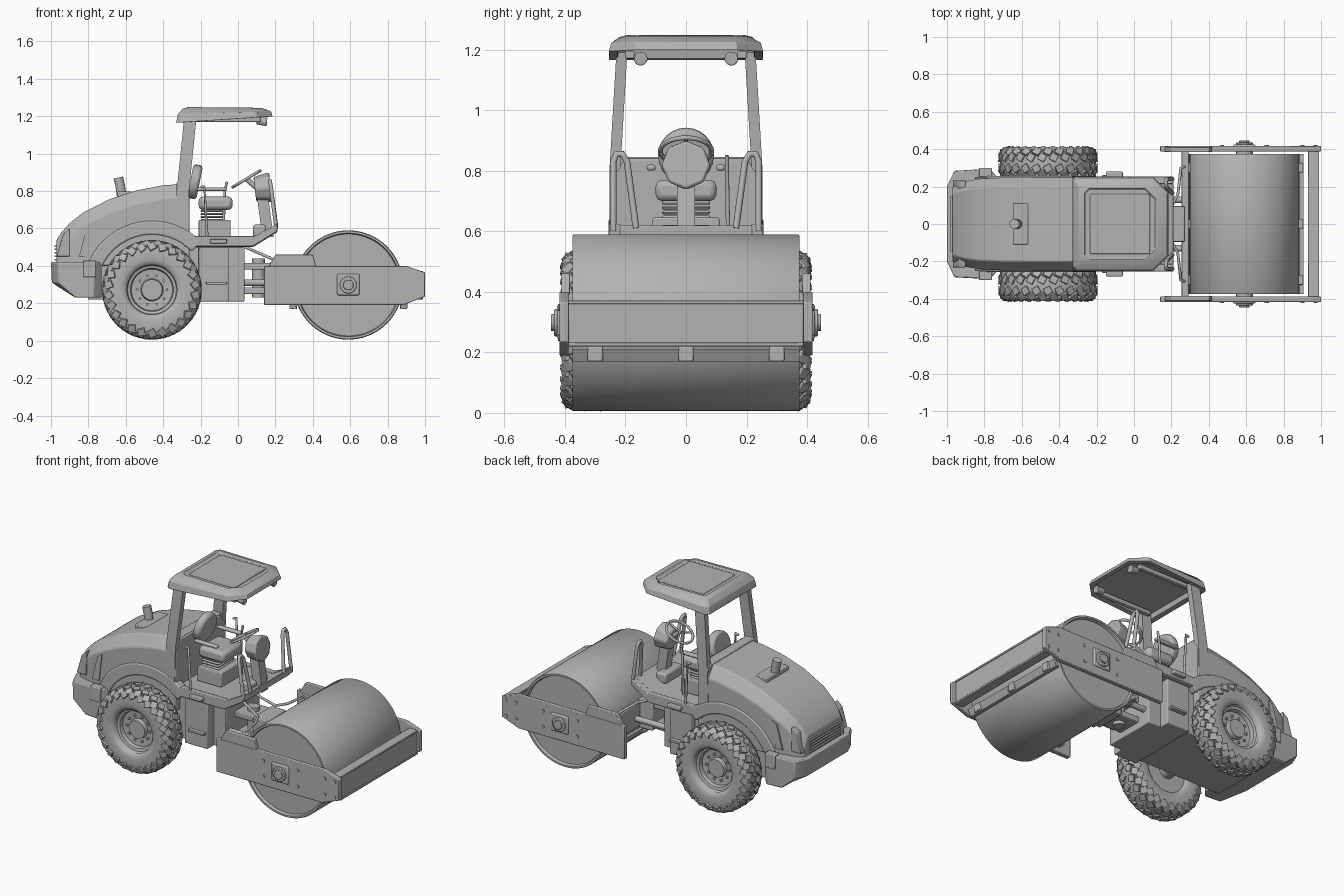
import bpy, bmesh
from math import cos, sin, tau, pi, radians, atan2, copysign
from mathutils import Vector, Matrix

cube = bpy.data.objects.get("Cube")
if cube:
    bpy.data.objects.remove(cube)

shade = (.45, .45, .45, 1)
grey = bpy.data.materials.new("plain grey")
grey.use_nodes = True
grey.diffuse_color = shade
grey.node_tree.nodes["Principled BSDF"].inputs["Base Color"].default_value = shade
made = []
sides = (1, -1)


def finish(name, bm, bevel=None):
    bmesh.ops.recalc_face_normals(bm, faces=bm.faces)
    mesh = bpy.data.meshes.new(name)
    bm.to_mesh(mesh)
    bm.free()
    mesh.materials.append(grey)
    ob = bpy.data.objects.new(name, mesh)
    bpy.context.collection.objects.link(ob)
    if bevel:
        mod = ob.modifiers.new("bevel", 'BEVEL')
        mod.width, mod.segments, mod.limit_method = bevel, 2, 'ANGLE'
    made.append(ob)


def skin(name, rings, bevel=None, capped=True):
    """Join equal rings of points into a skin."""
    bm = bmesh.new()
    rows = [[bm.verts.new(p) for p in ring] for ring in rings]
    for low, high in zip(rows, rows[1:]):
        for i in range(len(low)):
            bm.faces.new((low[i - 1], low[i], high[i], high[i - 1]))
    if capped:
        bm.faces.new(rows[0])
        bm.faces.new(rows[-1])
    finish(name, bm, bevel)


def rect(x, y, z):
    """Flat four-point ring at height z."""
    (back, front), (near, far) = x, y
    return [(back, near, z), (front, near, z), (front, far, z), (back, far, z)]


def block(name, x, y, z, bevel=.005):
    skin(name, [rect(x, y, h) for h in z], bevel)


def wide(name, x, half, z, bevel=.005):
    block(name, x, (-half, half), z, bevel)


def pair(name, x, y, z, bevel=.005):
    for s in sides:
        block(name, x, [s * v for v in y], z, bevel)


def prism(name, outline, y, bevel=.004):
    skin(name, [[(x, v, z) for x, z in outline] for v in y], bevel)


def prism_pair(name, outline, y, bevel=.004):
    for s in sides:
        prism(name, outline, [s * v for v in y], bevel)


def rod(name, start, end, radius, tip=None, sides_n=24, bevel=None):
    start, end = Vector(start), Vector(end)
    turn = (end - start).to_track_quat('Z', 'Y')
    angles = [k * tau / sides_n for k in range(sides_n)]
    skin(name, [[c + turn @ Vector((r * cos(a), r * sin(a), 0)) for a in angles]
                for c, r in ((start, radius), (end, tip or radius))], bevel)


def axle(name, x, z, y, radius, sides_n=24, bevel=None):
    near, far = y
    rod(name, (x, near, z), (x, far, z), radius, None, sides_n, bevel)


def lathe(name, profile, x, y, z, s=1, n=72, capped=True):
    """Turn (radius, offset) points about an axle along y."""
    angles = [k * tau / n for k in range(n)]
    skin(name, [[(x + r * cos(a), y + s * o, z + r * sin(a)) for a in angles] for r, o in profile], None, capped)


def tube(name, points, radius):
    curve = bpy.data.curves.new(name, 'CURVE')
    curve.dimensions, curve.bevel_depth, curve.bevel_resolution = '3D', radius, 3
    curve.use_fill_caps = True
    spline = curve.splines.new('POLY')
    spline.points.add(len(points) - 1)
    for point, co in zip(spline.points, points):
        point.co = (*co, 1)
    curve.materials.append(grey)
    bpy.context.collection.objects.link(bpy.data.objects.new(name, curve))


def tube_pair(name, path, radius):
    for s in sides:
        tube(name, [(x, s * y, z) for x, y, z in path], radius)


# Roller drum with recessed ends
drum_x, drum_z, drum_r, drum_half = .59, .298, .292, .375
rim = [(drum_r - .02, drum_half - .02), (drum_r - .015, drum_half),
       (drum_r - .004, drum_half), (drum_r, drum_half - .006)]
lathe("drum", [(r, -o) for r, o in rim] + rim[::-1], drum_x, 0, drum_z, n=96)

# Drum frame
low, high, rear, nose, inner, outer = .19, .4, .14, 1, .388, .418
prism_pair("drum_side_plate", [(rear, low), (.88, low), (nose, .235), (nose, .365), (.9, high), (rear, high)],
           (inner, outer))
prism_pair("plate_shoulder", [(.16, high - .01), (.2, .46), (high, .46), (.42, high - .01)], (.384, .412))
pair("drum_hub_pad", (drum_x - .06, drum_x + .06), (inner, .426), (drum_z - .055, drum_z + .06), .008)
for s in sides:
    axle("drum_hub", drum_x, drum_z, (s * .34, s * .436), .045, bevel=.004)
    axle("drum_hub_cap", drum_x, drum_z, (s * .43, s * .446), .028, bevel=.003)
    for dx in sides:
        for dz in sides:
            for middle, spread in ((drum_x, .12), (.935, .035)):
                axle("plate_bolt", middle + dx * spread, drum_z + .05 * dz, (s * inner, s * .423), .011, 8)
wide("front_beam", (.945, .985), inner, (.22, .37))
for z in (.22, .36):
    wide("front_beam_lip", (.93, .99), inner, (z, z + .012), .003)
wide("rear_beam", (.255, drum_r), inner, (.25, high))
for x, s in zip((.885, .295), sides):
    prism("scraper_blade", [(x - s * .02, .17), (x, .17), (x + s * .02, .21), (x, .21)], (-drum_half, drum_half), None)
    for y in (-.3, 0, .3):
        block("scraper_bracket", (x - .02, x + .02), (y - .025, y + .025), (.17, .22))

# Rear wheels with block tread
wheel_x, wheel_y, wheel_z = -.46, .327, .272


def tyre_point(a):
    """Squared-off round section as (radius, offset)."""
    c, s = cos(a), sin(a)
    return .19 + .067 * copysign(abs(c) ** .6, c), .078 * copysign(abs(s) ** .6, s)


def tread(y):
    bm = bmesh.new()
    count = 26
    for row, a in enumerate((.2, .7, 1.1)):
        (r, o), (r_next, o_next) = tyre_point(a), tyre_point(a + .05)
        tilt = atan2(r_next - r, o_next - o)
        for s in sides:
            for k in range(count):
                angle = (k + (row + (s > 0)) % 2 / 2) * tau / count
                place = (Matrix.Translation((wheel_x, y, wheel_z)) @ Matrix.Rotation(angle, 4, 'Y')
                         @ Matrix.Translation((0, s * o, r)) @ Matrix.Rotation(s * tilt, 4, 'X')
                         @ Matrix.Rotation(-s * .5, 4, 'Z') @ Matrix.Diagonal((.04, .04, .016, 1)))
                bmesh.ops.create_cube(bm, size=1, matrix=place)
    finish("tyre_tread", bm, .003)


dish = [(.14, -.06), (.15, .05), (.148, .062), (.14, .064), (.13, .04), (.115, .035), (.11, .01), (.06, .005), (.055, .03)]
for s in sides:
    y = s * wheel_y
    lathe("rear_tyre", [tyre_point(radians(a)) for a in range(-140, 141, 10)], wheel_x, y, wheel_z, s, capped=False)
    lathe("wheel_rim", dish, wheel_x, y, wheel_z, s)
    tread(y)
    for k in range(10):
        a = k * tau / 10
        axle("wheel_nut", wheel_x + .08 * cos(a), wheel_z + .08 * sin(a), (y, y + s * .018), .008, 6)
axle("rear_axle", wheel_x, wheel_z, (-wheel_y, wheel_y), .05)

# Arched fenders
arc = [radians(a) for a in range(44, 171, 7)]
arch = [(wheel_x + r * cos(a), wheel_z + r * sin(a)) for r, span in ((.37, arc), (.295, arc[::-1])) for a in span]
prism_pair("fender", arch, (.2, .256), .008)


# Engine hood, falling and narrowing toward the tail
def hood_ring(t):
    x, top = -.26 - .71 * t, .84 - .23 * t ** 2 - .07 * t ** 10
    half, edge = .25 - .05 * t ** 8, .2 - .035 * t ** 8
    right = [(x, half, high), (x, half, top - .07), (x, edge, top)]
    return right + [(x, -y, z) for x, y, z in right[::-1]]


skin("engine_hood", [hood_ring(t) for t in (0, .2, .4, .6, .8, .9, .96, 1)], .006)
corner = [(-1, .2), (-.96, .285), (-.77, .295), (-.73, .25)]
corner += [(x, -y) for x, y in corner[::-1]]
skin("rear_bumper", [[(max(x, tail), y, z) for x, y in corner]
                     for tail, z in ((-.87, .23), (-.995, .31), (-1, .42))], .006)
wide("chassis", (-.8, -.2), .21, (.22, .5))
prism_pair("hood_side_vent", [(-.85, .45), (-.8, .45), (-.78, .62), (-.81, .6)], (.24, .25), None)
prism_pair("tail_lamp", [(-.97, .45), (-.9, .45), (-.9, .6), (-.935, .57)], (.18, .232))
pair("bumper_step", (-.83, -.76), (.25, .3), (.34, .43))
for k in range(5):
    z = .43 + k * .018
    wide("rear_grille_bar", (-.98, -.96), .15, (z, z + .008), None)
wide("exhaust_base", (-.645, -.565), .11, (.76, .797))
tube("exhaust_pipe", [(-.62, 0, .76), (-.63, 0, .83), (-.64, 0, .872)], .027)

# Operator platform
cab, deck, floor, arm = .25, .5, .555, .845
wide("platform_core", (-.21, -.05), .235, (.21, deck))
wide("joint_plate", (-.06, .035), .17, (.21, deck))
sill = [(-.29, deck), (.08, deck), (.21, .58), (.21, .62), (.09, floor), (-.29, floor)]
prism("platform_floor", sill, (-.22, .22))
prism_pair("platform_sill", [(x, z + .005) for x, z in sill], (.215, .255))
wide("cab_rear_wall", (-.33, -.27), cab, (deck, arm))
tube_pair("seat_rail", [(-.2, .24, .82), (-.18, .24, .825), (-.165, .24, floor)], .008)
tube_pair("front_handrail", [(.205, .24, .6), (.175, .24, .83), (.17, .23, .855), (.17, .21, .855),
                             (.175, .195, .83), (.205, .165, .61)], .011)
pair("access_step", (-.17, -.06), (.2, .262), (.3, .315), .003)
pair("side_latch", (-.15, -.06), (.23, .28), (.52, .545))

# Roof posts, braces and work lamps
for s in sides:
    skin("roof_post", [rect((x - .033, x + .033), (s * (y - .018), s * (y + .018)), z)
                       for x, y, z in ((-.3, .235, .58), (-.295, .235, .8), (-.255, .212, 1.19))])
    rod("work_lamp", (.1, s * .15, 1.175), (.155, s * .15, 1.17), .018, .023, bevel=.003)
pair("roof_brace", (-.27, .12), (.17, .2), (1.17, 1.195))


# Canopy with hollow underside and sunken top panel
def roof_ring(inset, height, slope):
    back, front, half, cut = -.33 + inset, .185 - inset, .255 - inset, .085 - inset * .4
    right = [(back, half - .02), (back + .02, half), (front - cut, half), (front, half - cut)]
    return [(x, y, height + slope * (x + .33)) for x, y in right + [(x, -y) for x, y in right[::-1]]]


skin("canopy", [roof_ring(*r) for r in (
    (.035, 1.2, .03), (.03, 1.168, .065), (0, 1.165, .065), (.008, 1.21, .03),
    (.035, 1.242, -.01), (.065, 1.25, -.01), (.072, 1.24, -.01))], .002)
wide("roof_panel", (-.235, .085), .16, (1.225, 1.246))

# Seat
wide("seat_box", (-.21, -.04), .11, (floor, .645))
for k in range(4):
    z = .64 + k * .016
    wide("seat_bellows", (-.2, -.08), .08, (z, z + .012), .006)
wide("seat_cushion", (-.21, -.03), .1, (.7, .77), .02)
rod("seat_back", (-.255, 0, .855), (-.205, 0, .845), .092, bevel=.015)
pair("armrest", (-.22, -.06), (.1, .13), (.8, .82), .008)
tube("control_lever", [(-.08, .14, floor), (-.07, .135, .8), (-.06, .135, .85)], .007)

# Steering column, dashboard and wheel
skin("steering_column", [rect((x - .03, x + .03), (-.03, .03), z) for x, z in ((.16, floor), (.13, .78))])
wide("pedal_box", (.08, .15), .09, (floor, .62), .012)
rod("dashboard", (.09, 0, .81), (.175, 0, .82), .068, .083, 8, .01)
hub = Vector((.045, 0, .865))
tilt = Matrix.Rotation(radians(-31), 3, 'Y')


def grip(a):
    return hub + tilt @ Vector((.085 * cos(a), .085 * sin(a), 0))


tube("steering_wheel", [grip(k * pi / 16) for k in range(33)], .008)
for k in range(3):
    tube("wheel_spoke", [hub, grip(k * tau / 3)], .006)
rod("steering_shaft", hub, (.12, 0, .8), .014)

# Articulated joint, rams and hoses
for z in (.25, .38):
    wide("joint_yoke", (.02, .27), .08, (z, z + .035))
rod("joint_pin", (.11, 0, .23), (.11, 0, .44), .035)
wide("joint_block", (.17, .27), .095, (.24, .42))
for s in sides:
    rod("steering_ram", (0, s * .13, .31), (.26, s * .13, .31), .018)
tube_pair("hose", [(.04, .06, deck), (.12, .07, .465), (.2, .09, .43),
                   (.235, .16, .425), (.25, .3, .42), (.28, .31, .38)], .008)

# Soft shading with sharp edges kept
bpy.ops.object.select_all(action='DESELECT')
for ob in made:
    ob.select_set(True)
bpy.context.view_layer.objects.active = made[0]
bpy.ops.object.shade_smooth_by_angle(angle=radians(35))
